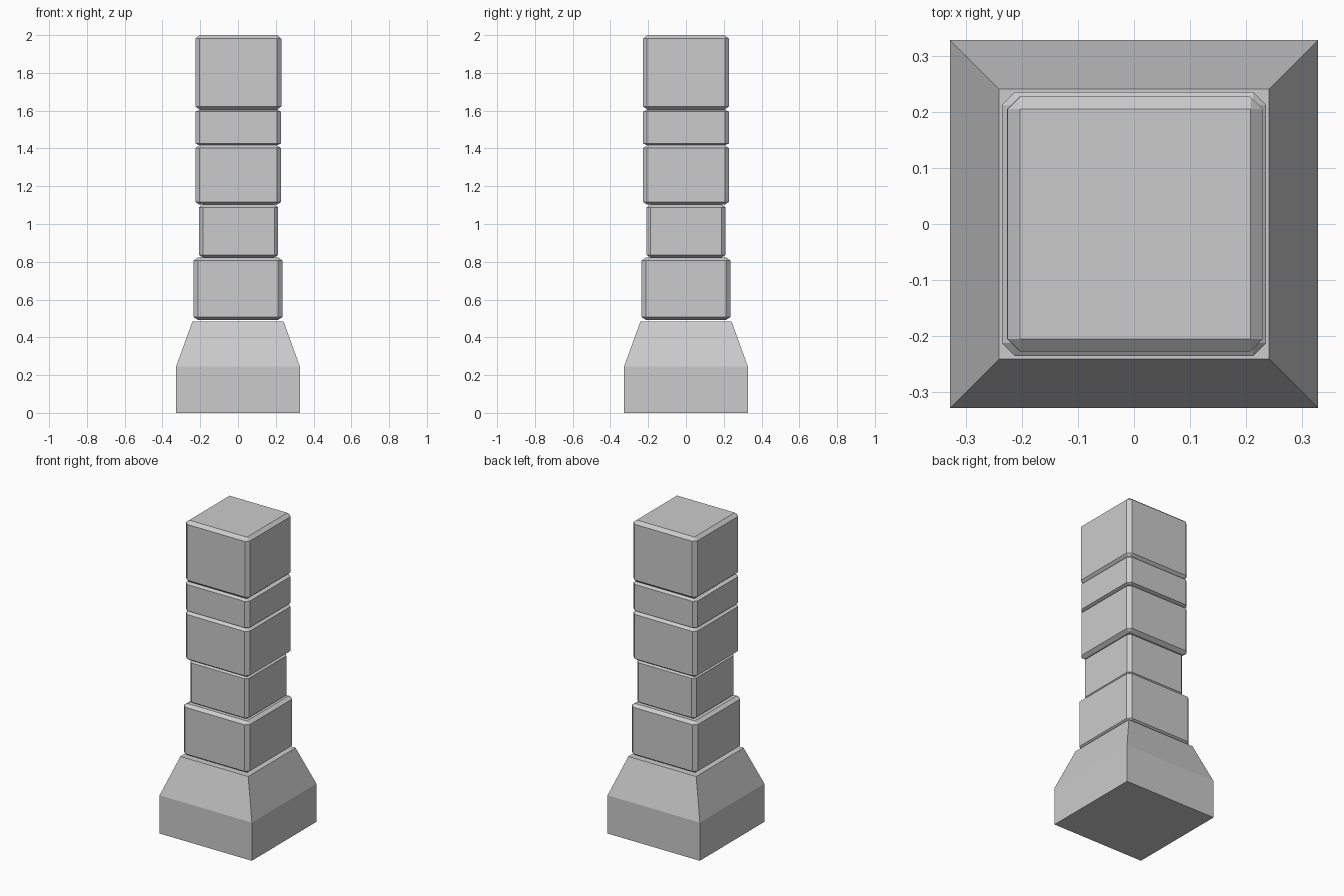
import bpy, bmesh

if "Cube" in bpy.data.objects:
    bpy.data.objects.remove(bpy.data.objects["Cube"])


def finish(name, bm):
    bmesh.ops.recalc_face_normals(bm, faces=bm.faces)
    mesh = bpy.data.meshes.new(name)
    bm.to_mesh(mesh)
    bm.free()
    ob = bpy.data.objects.new(name, mesh)
    bpy.context.collection.objects.link(ob)
    return ob


def pedestal(name, profile):
    """Square plinth from (half width, height) steps."""
    bm = bmesh.new()
    rings = [[bm.verts.new((sx * h, sy * h, z))
              for sx, sy in ((-1, -1), (1, -1), (1, 1), (-1, 1))]
             for h, z in profile]
    for a, b in zip(rings, rings[1:]):
        for i in range(4):
            j = (i + 1) % 4
            bm.faces.new((a[i], a[j], b[j], b[i]))
    bm.faces.new(rings[0][::-1])
    bm.faces.new(rings[-1])
    return finish(name, bm)


def block(name, half, z0, z1, x=0.0):
    """Chamfered unit cube stretched to size, so the chamfer scales with it."""
    bm = bmesh.new()
    bmesh.ops.create_cube(bm, size=1)
    bmesh.ops.bevel(bm, geom=bm.edges[:], offset=0.048, segments=1,
                    affect='EDGES', profile=0.5)
    bmesh.ops.scale(bm, vec=(2 * half, 2 * half, z1 - z0), verts=bm.verts)
    bmesh.ops.translate(bm, vec=(x, 0, (z0 + z1) / 2), verts=bm.verts)
    return finish(name, bm)


# Tapered base
pedestal("base", [(0.328, 0), (0.328, 0.245), (0.241, 0.485)])

# Stacked pillar blocks: half width, bottom, top, x shift
blocks = [
    (0.235, 0.492, 0.823, 0.0),
    (0.209, 0.823, 1.102, 0.003),
    (0.227, 1.102, 1.417, 0.001),
    (0.227, 1.417, 1.604, 0.001),
    (0.227, 1.604, 2.0, 0.002),
]
for i, (half, z0, z1, x) in enumerate(blocks, 1):
    block(f"pillar_block_{i}", half, z0, z1, x)
